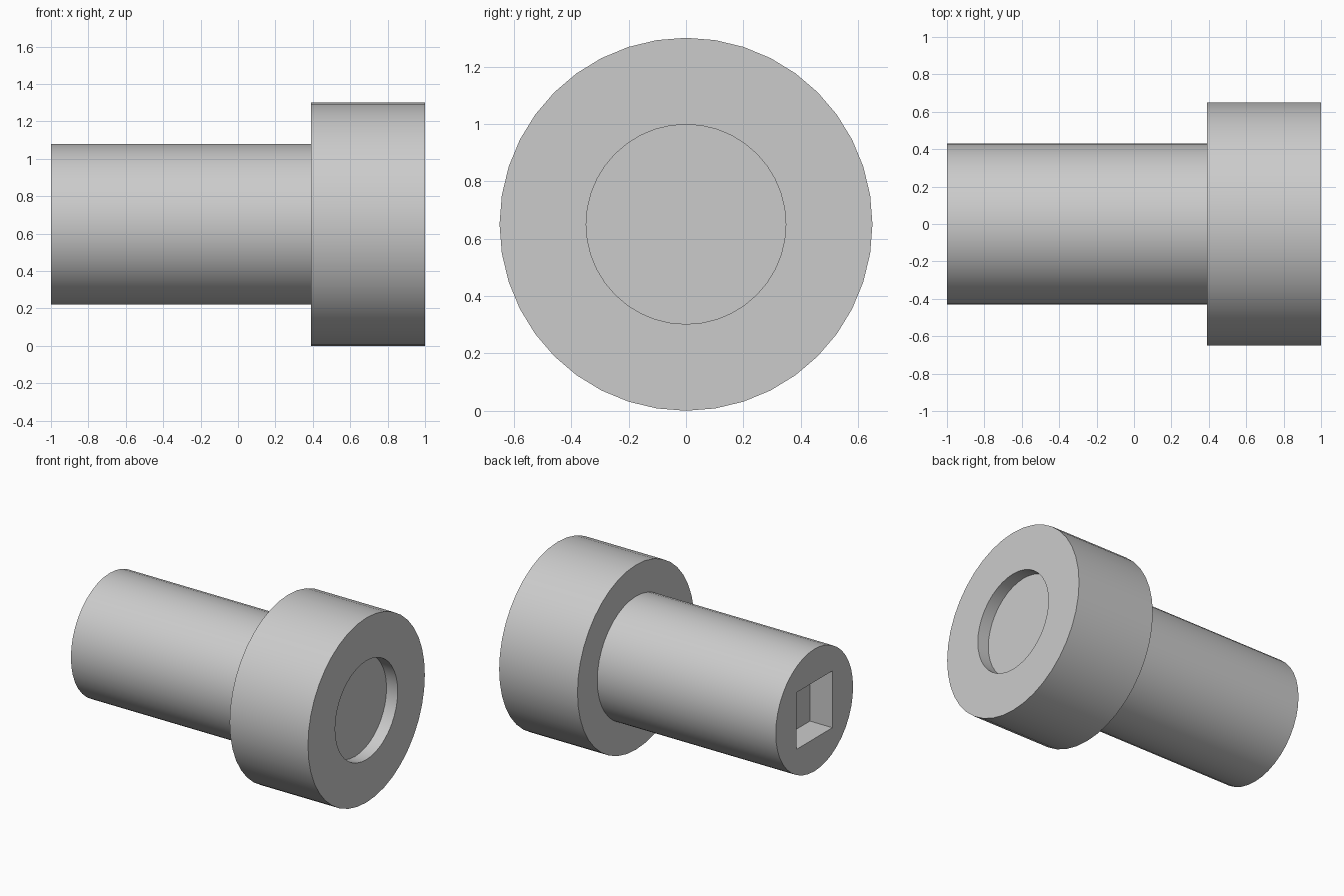
import bpy
import bmesh
import math
from mathutils import Vector

if "Cube" in bpy.data.objects:
    bpy.data.objects.remove(bpy.data.objects["Cube"], do_unlink=True)

SEGMENTS = 40
AXIS_Z = 0.65
HEAD_R, SHAFT_R, RECESS_R = 0.65, 0.43, 0.348
SHOULDER_X = 0.39
RECESS_DEPTH, SOCKET_DEPTH, SOCKET_SIDE = 0.087, 0.175, 0.4

grey = bpy.data.materials.new("plain grey")
grey.use_nodes = True
colour = (0.6, 0.6, 0.6, 1)
grey.diffuse_color = colour
grey.node_tree.nodes["Principled BSDF"].inputs["Base Color"].default_value = colour


def finish(name, bm):
    """Turn a bmesh into a named grey object."""
    bmesh.ops.recalc_face_normals(bm, faces=bm.faces)
    mesh = bpy.data.meshes.new(name)
    bm.to_mesh(mesh)
    bm.free()
    mesh.materials.append(grey)
    obj = bpy.data.objects.new(name, mesh)
    bpy.context.collection.objects.link(obj)
    return obj


# Stepped body with a round recess in the head, turned about the x axis
profile = [(-1, 0), (-1, SHAFT_R), (SHOULDER_X, SHAFT_R), (SHOULDER_X, HEAD_R),
           (1, HEAD_R), (1, RECESS_R), (1 - RECESS_DEPTH, RECESS_R),
           (1 - RECESS_DEPTH, 0)]
bm = bmesh.new()
verts = [bm.verts.new((x, 0, AXIS_Z + r)) for x, r in profile]
edges = [bm.edges.new(pair) for pair in zip(verts, verts[1:])]
bmesh.ops.spin(bm, geom=verts + edges, cent=(0, 0, AXIS_Z), axis=(1, 0, 0),
               angle=math.tau, steps=SEGMENTS)
bmesh.ops.remove_doubles(bm, verts=bm.verts, dist=0.0001)
bmesh.ops.dissolve_limit(bm, angle_limit=0.01, verts=bm.verts, edges=bm.edges)
body = finish("stepped_body", bm)

# Square socket cut into the shaft end
bm = bmesh.new()
bmesh.ops.create_cube(bm, size=1)
bmesh.ops.scale(bm, vec=(SOCKET_DEPTH * 2, SOCKET_SIDE, SOCKET_SIDE), verts=bm.verts)
bmesh.ops.translate(bm, vec=Vector((-1, 0, AXIS_Z)), verts=bm.verts)
cutter = finish("socket_cutter", bm)
cutter.hide_render = True

cut = body.modifiers.new("square socket", "BOOLEAN")
cut.operation = "DIFFERENCE"
cut.solver = "EXACT"
cut.object = cutter
bpy.ops.object.select_all(action="DESELECT")
body.select_set(True)
bpy.context.view_layer.objects.active = body
bpy.ops.object.modifier_apply(modifier=cut.name)
bpy.data.objects.remove(cutter, do_unlink=True)

bpy.ops.object.shade_smooth_by_angle(angle=math.radians(30))
